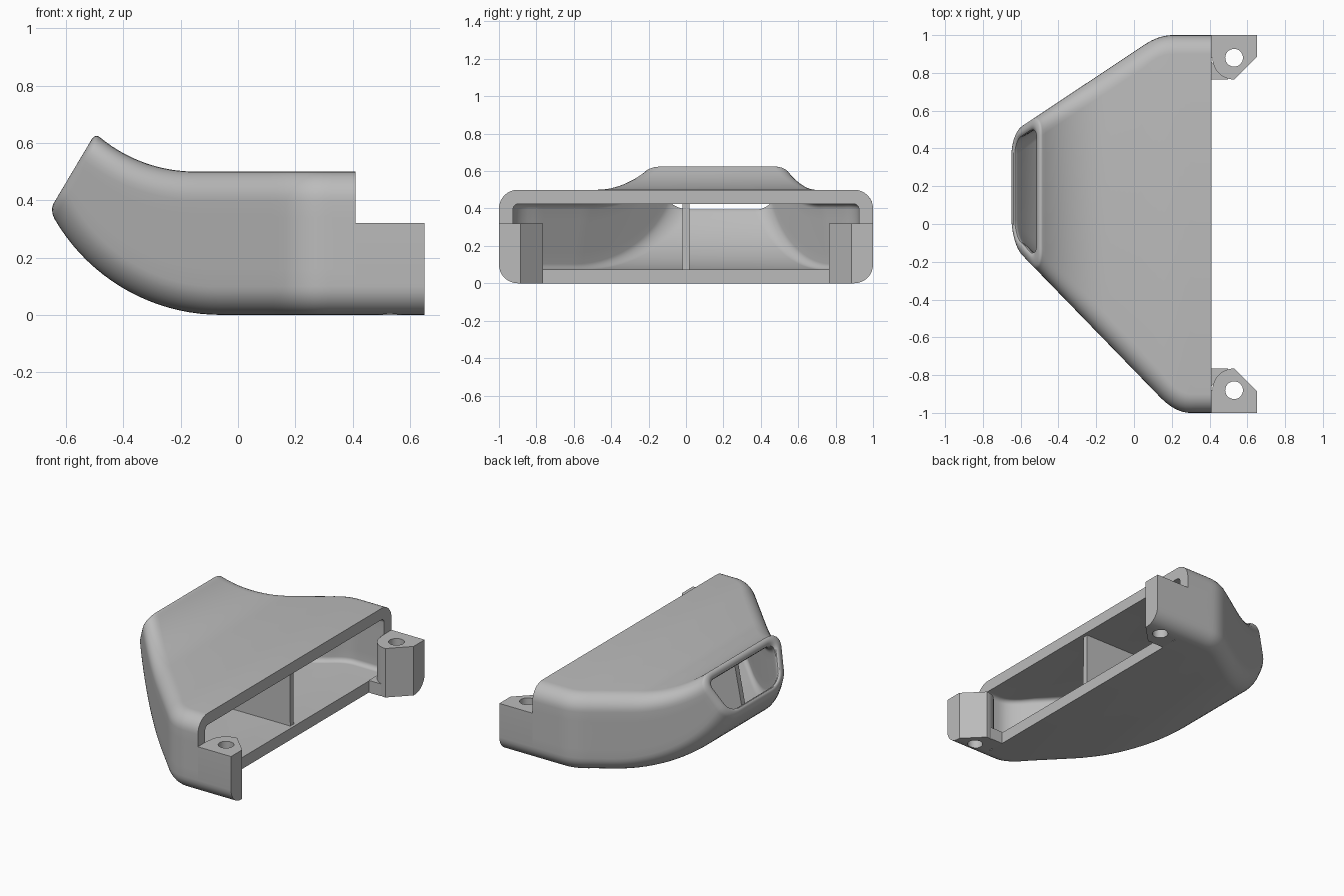
import bpy, bmesh, math
from mathutils import Vector

cube = bpy.data.objects.get("Cube")
if cube:
    bpy.data.objects.remove(cube, do_unlink=True)

grey = bpy.data.materials.new("plain grey")
grey.use_nodes = True
colour = (0.5, 0.5, 0.5, 1)
grey.diffuse_color = colour
grey.node_tree.nodes["Principled BSDF"].inputs["Base Color"].default_value = colour

FRONT = 0.41          # plane of the wide opening
WALL, TIP_WALL = 0.075, 0.05
RADIUS = 0.1          # outer edge rounding


def finish(name, bm):
    bmesh.ops.recalc_face_normals(bm, faces=bm.faces)
    mesh = bpy.data.meshes.new(name)
    bm.to_mesh(mesh)
    bm.free()
    obj = bpy.data.objects.new(name, mesh)
    bpy.context.collection.objects.link(obj)
    mesh.materials.append(grey)
    return obj


def smooth(obj):
    bpy.ops.object.select_all(action='DESELECT')
    obj.select_set(True)
    bpy.context.view_layer.objects.active = obj
    bpy.ops.object.shade_smooth_by_angle(angle=math.radians(32))


def edge(side, x):
    """Plan outline: slanted side blending into the straight end."""
    if side > 0:
        line, k = 0.527 + 0.664 * (x + 0.58), 0.05
    else:
        line, k = 0.177 + 1.03 * (x + 0.58), 0.085
    h = max(k - abs(line - 1), 0) / k
    return side * (min(line, 1) - h * h * k / 4)


def station(u):
    """Floor and roof points: straight for u in 0..1, curving up for 1..2."""
    s, c = min(u, 1), max(u - 1, 0)
    a, b = math.radians(63) * c, math.radians(42) * c
    low = Vector((FRONT - 0.47 * s - 0.67 * math.sin(a), 0, 0.67 * (1 - math.cos(a))))
    top = Vector((FRONT - 0.56 * s - 0.52 * math.sin(b), 0, 0.5 + 0.52 * (1 - math.cos(b))))
    return low, top


def ring(u, inset, r):
    """Rounded cross-section, drawn in from the outer skin by inset."""
    low, top = station(u)
    length = (top - low).length
    axis = (top - low) / length
    height = length - 2 * inset
    r = min(r, height * 0.45)
    half = []
    for i in range(9):
        a = math.pi / 2 * (i / 8 - 1)
        half.append((r - r * math.cos(a), r + r * math.sin(a)))
    upper = [(lat, height - z) for lat, z in reversed(half)]
    sides = [(0, r + (height - 2 * r) * i / 5) for i in range(1, 5)]
    half = half + sides + upper
    points = []
    for side, seq in ((1, half), (-1, half[::-1])):
        for lat, z in seq:
            p = low + axis * (z + inset)
            slope = (edge(side, p.x + 0.01) - edge(side, p.x - 0.01)) / 0.02
            p.y = edge(side, p.x) - side * (inset + lat) * math.hypot(1, slope)
            points.append(p)
    return points


def wall(u):
    return WALL + (TIP_WALL - WALL) * max(u - 1, 0)


# Hollow duct: outer skin, rounded outlet lip, inner skin, flat front rim
steps = [i / 20 for i in range(39)]
rings = [ring(u, 0, RADIUS) for u in steps]
LIP = 0.025
for i in range(7):
    a = math.pi / 2 * i / 6
    rings.append(ring(1.95 + 0.05 * math.sin(a), LIP * (1 - math.cos(a)), RADIUS - LIP * i / 6))
for i in range(1, 5):
    a = math.pi / 2 * i / 4
    rings.append(ring(1.95 + 0.05 * math.cos(a), LIP + (TIP_WALL - LIP) * math.sin(a), 0.06))
for u in reversed(steps):
    rings.append(ring(u, wall(u), 0.03 + 0.03 * max(u - 1, 0)))

bm = bmesh.new()
grid = [[bm.verts.new(p) for p in points] for points in rings]
for i, row in enumerate(grid):
    nxt = grid[(i + 1) % len(grid)]
    for j in range(len(row)):
        k = (j + 1) % len(row)
        bm.faces.new((row[j], row[k], nxt[k], nxt[j]))
smooth(finish("duct_shell", bm))

# Upright vane dividing the duct
bm = bmesh.new()
rows = []
for i in range(17):
    u = 0.04 + 1.5 * i / 16
    low, top = station(u)
    axis = (top - low).normalized() * (wall(u) - 0.01)
    rows.append([bm.verts.new((p.x, y, p.z)) for p, y in
                 ((low + axis, -0.018), (low + axis, 0.018), (top - axis, 0.018), (top - axis, -0.018))])
for a, b in zip(rows, rows[1:]):
    for j in range(4):
        k = (j + 1) % 4
        bm.faces.new((a[j], a[k], b[k], b[j]))
bm.faces.new(rows[0])
bm.faces.new(rows[-1])
smooth(finish("divider_vane", bm))


def prism(outline, side, height):
    bm = bmesh.new()
    face = bm.faces.new([bm.verts.new((x, y * side, 0)) for x, y in outline])
    out = bmesh.ops.extrude_face_region(bm, geom=[face])
    top = [v for v in out["geom"] if isinstance(v, bmesh.types.BMVert)]
    bmesh.ops.translate(bm, verts=top, vec=(0, 0, height))
    return bm


# Mounting lugs with a bolt hole, and the small floor corner beside each
HOLE = (0.53, 0.88)
BOSS = 0.115
for side, word in ((1, "back"), (-1, "front")):
    arc = [(HOLE[0] + BOSS * math.cos(a), HOLE[1] + BOSS * math.sin(a))
           for a in (math.radians(270 - 7.5 * i) for i in range(13))]
    outline = [(FRONT, 1), (0.65, 1), (0.65, 0.885)] + arc + [(FRONT, HOLE[1])]
    bm = prism(outline, side, 0.32)
    outer = [e for e in bm.edges
             if all(abs(v.co.y) > 0.999 and v.co.z < 0.001 for v in e.verts)]
    bmesh.ops.bevel(bm, geom=outer, offset=RADIUS, segments=8, profile=0.5, affect='EDGES')
    lug = finish(word + "_lug", bm)

    bm = bmesh.new()
    bmesh.ops.create_cone(bm, cap_ends=True, segments=32, radius1=0.047, radius2=0.047, depth=1)
    bmesh.ops.translate(bm, verts=bm.verts, vec=(HOLE[0], HOLE[1] * side, 0.2))
    cutter = finish("hole_cutter", bm)
    cutter.hide_render = True
    cut = lug.modifiers.new("bolt_hole", 'BOOLEAN')
    cut.operation, cut.object, cut.solver = 'DIFFERENCE', cutter, 'EXACT'
    bpy.context.view_layer.objects.active = lug
    bpy.ops.object.modifier_apply(modifier=cut.name)
    bpy.data.objects.remove(cutter, do_unlink=True)
    smooth(lug)

    finish(word + "_floor_corner",
           prism([(FRONT, 0.765), (0.5, 0.765), (FRONT, 0.86)], side, 0.08))
